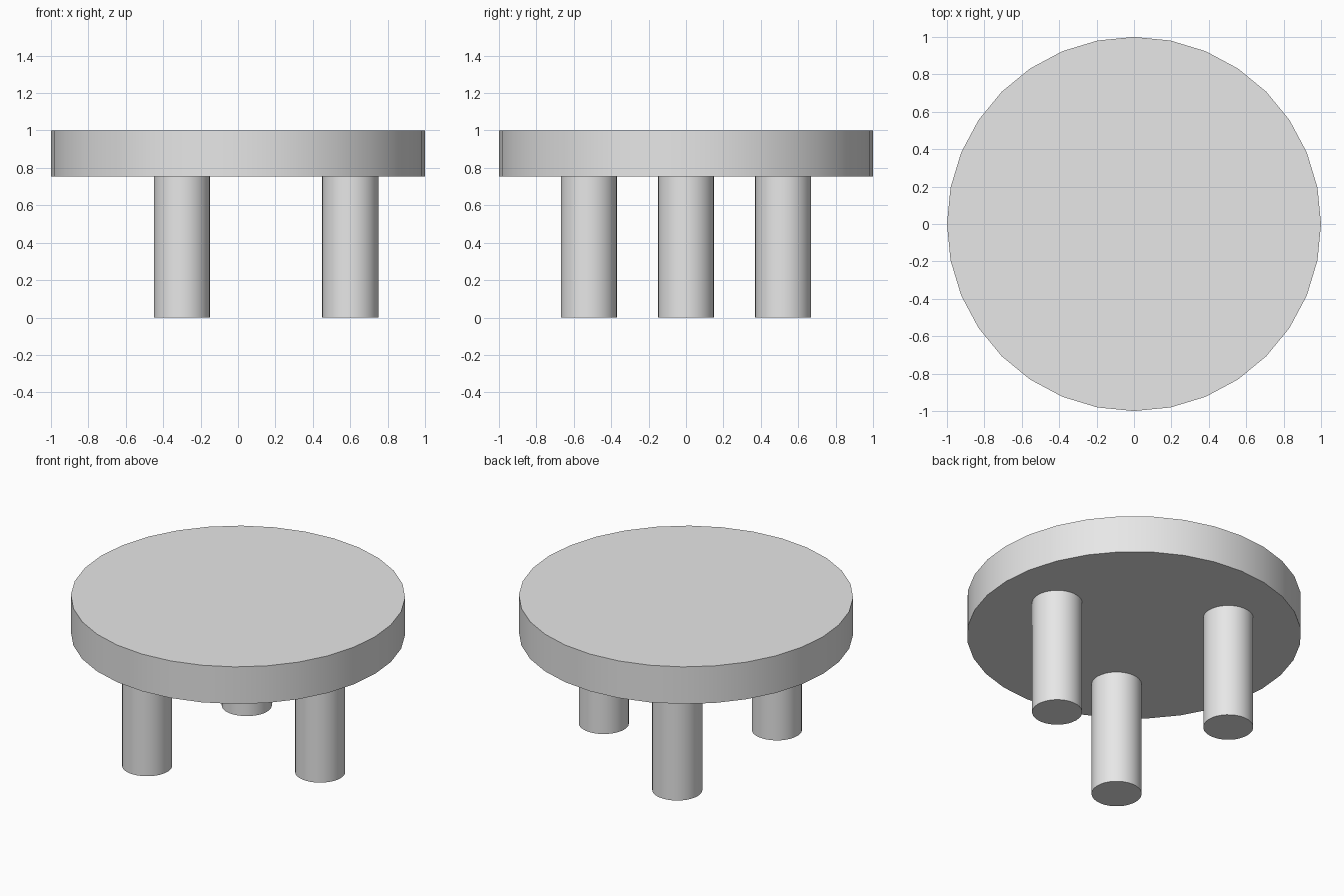
import bpy
from math import cos, sin, radians

cube = bpy.data.objects.get("Cube")
if cube:
    bpy.data.objects.remove(cube, do_unlink=True)

SEAT_BOTTOM = 0.755
LEG_RING = 0.6

# Single plain grey
grey = bpy.data.materials.new("light_grey")
grey.use_nodes = True
colour = (0.8, 0.8, 0.8, 1)
grey.diffuse_color = colour
grey.node_tree.nodes["Principled BSDF"].inputs["Base Color"].default_value = colour


def cylinder(name, radius, x, y, bottom, top):
    bpy.ops.mesh.primitive_cylinder_add(
        vertices=32, radius=radius, depth=top - bottom,
        location=(x, y, (bottom + top) / 2))
    part = bpy.context.object
    part.name = name
    part.data.materials.append(grey)
    bpy.ops.object.shade_smooth_by_angle(angle=radians(30))
    return part


# Round seat
cylinder("seat", 1, 0, 0, SEAT_BOTTOM, 1)

# Three legs evenly spaced, one on the left side
for name, degrees in (("left_leg", 0), ("back_right_leg", 120), ("front_right_leg", 240)):
    a = radians(degrees)
    cylinder(name, 0.15, LEG_RING * cos(a), LEG_RING * sin(a), 0, SEAT_BOTTOM)
